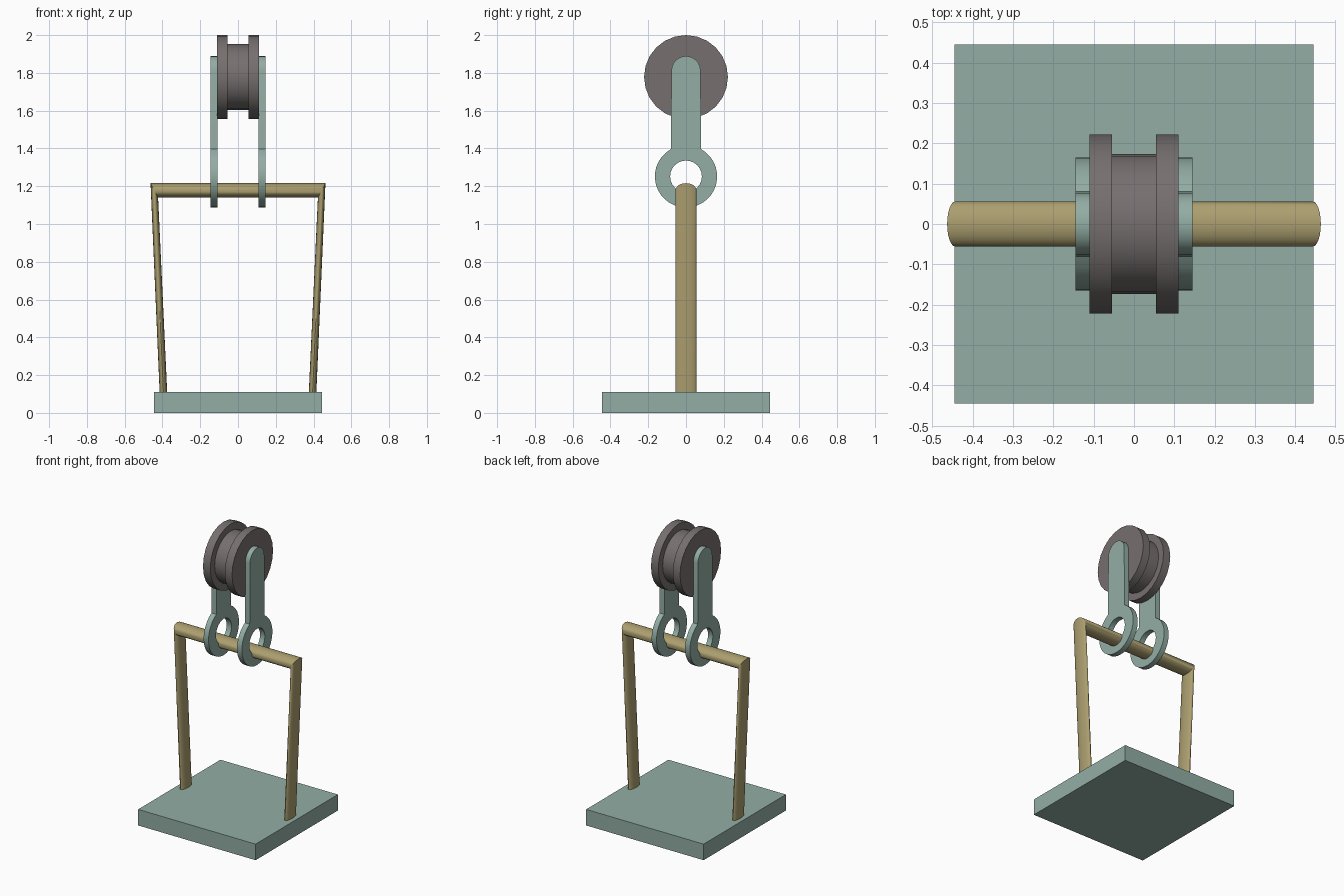
import bpy, bmesh, math
from mathutils import Vector

if "Cube" in bpy.data.objects:
    bpy.data.objects.remove(bpy.data.objects["Cube"])


def material(name, rgb):
    m = bpy.data.materials.new(name)
    m.diffuse_color = (*rgb, 1)
    m.use_nodes = True
    m.node_tree.nodes["Principled BSDF"].inputs["Base Color"].default_value = m.diffuse_color
    return m


TEAL = material("grey_green", (0.29, 0.42, 0.375))
BRASS = material("dull_brass", (0.41, 0.345, 0.16))
GREY = material("warm_grey", (0.18, 0.162, 0.158))


def finish(bm, name, mat, smooth=True):
    bmesh.ops.recalc_face_normals(bm, faces=bm.faces)
    mesh = bpy.data.meshes.new(name)
    bm.to_mesh(mesh)
    bm.free()
    ob = bpy.data.objects.new(name, mesh)
    bpy.context.collection.objects.link(ob)
    mesh.materials.append(mat)
    if smooth:
        bpy.ops.object.select_all(action='DESELECT')
        ob.select_set(True)
        bpy.context.view_layer.objects.active = ob
        bpy.ops.object.shade_smooth_by_angle(angle=math.radians(32))
    return ob


def loft(name, rings, mat):
    """Skin a list of equal-length point rings and cap both ends."""
    bm = bmesh.new()
    vr = [[bm.verts.new(p) for p in r] for r in rings]
    n = len(vr[0])
    for a, b in zip(vr, vr[1:]):
        for i in range(n):
            j = (i + 1) % n
            bm.faces.new((a[i], a[j], b[j], b[i]))
    bm.faces.new(vr[0])
    bm.faces.new(vr[-1])
    return finish(bm, name, mat)


def arc(cz, r, a0, a1, n):
    """Points in the yz plane; angle measured from straight up."""
    pts = []
    for i in range(n + 1):
        a = math.radians(a0 + (a1 - a0) * i / n)
        pts.append((r * math.sin(a), cz + r * math.cos(a)))
    return pts


# Square base plate
bm = bmesh.new()
bmesh.ops.create_cube(bm, size=1)
for v in bm.verts:
    v.co = Vector((v.co.x * 0.89, v.co.y * 0.89, (v.co.z + 0.5) * 0.11))
finish(bm, "base_plate", TEAL, smooth=False)

# Mitred oval-section bail: (centre x, z) and half-thickness vector (x, z)
stations = [((-0.394, 0.09), (-0.02, 0)),
            ((-0.443, 1.178), (-0.02, 0.038)),
            ((0.443, 1.178), (0.02, 0.038)),
            ((0.394, 0.09), (0.02, 0))]
rings = []
for (cx, cz), (dx, dz) in stations:
    rings.append([(cx + dx * math.sin(t), 0.056 * math.cos(t), cz + dz * math.sin(t))
                  for t in (math.tau * i / 24 for i in range(24))])
loft("bail_handle", rings, BRASS)

# Grooved wheel, 24-sided, axis along x
profile = [(-0.11, 0.222), (-0.055, 0.222), (-0.055, 0.174),
           (0.055, 0.174), (0.055, 0.222), (0.11, 0.222)]
rings = [[(x, r * math.sin(math.tau * i / 24), 1.778 + r * math.cos(math.tau * i / 24))
          for i in range(24)] for x, r in profile]
loft("grooved_wheel", rings, GREY)

# Hanger plates: arm with a rounded top and a ring eye at the bottom
eye_z = 1.252
outline = arc(1.812, 0.077, -90, 90, 12) + arc(eye_z, 0.165, 29, 331, 28)
hole = arc(eye_z, 0.084, 0, 345, 23)
for side, label in ((-1, "left"), (1, "right")):
    bm = bmesh.new()
    edges = []
    for loop in (outline, hole):
        vs = [bm.verts.new((side * 0.108, y, z)) for y, z in loop]
        edges += [bm.edges.new((vs[i - 1], vs[i])) for i in range(len(vs))]
    bmesh.ops.triangle_fill(bm, use_beauty=True, edges=edges)
    ext = bmesh.ops.extrude_face_region(bm, geom=bm.faces[:], use_keep_orig=True)
    for v in ext["geom"]:
        if isinstance(v, bmesh.types.BMVert):
            v.co.x = side * 0.145
    finish(bm, f"hanger_plate_{label}", TEAL)
